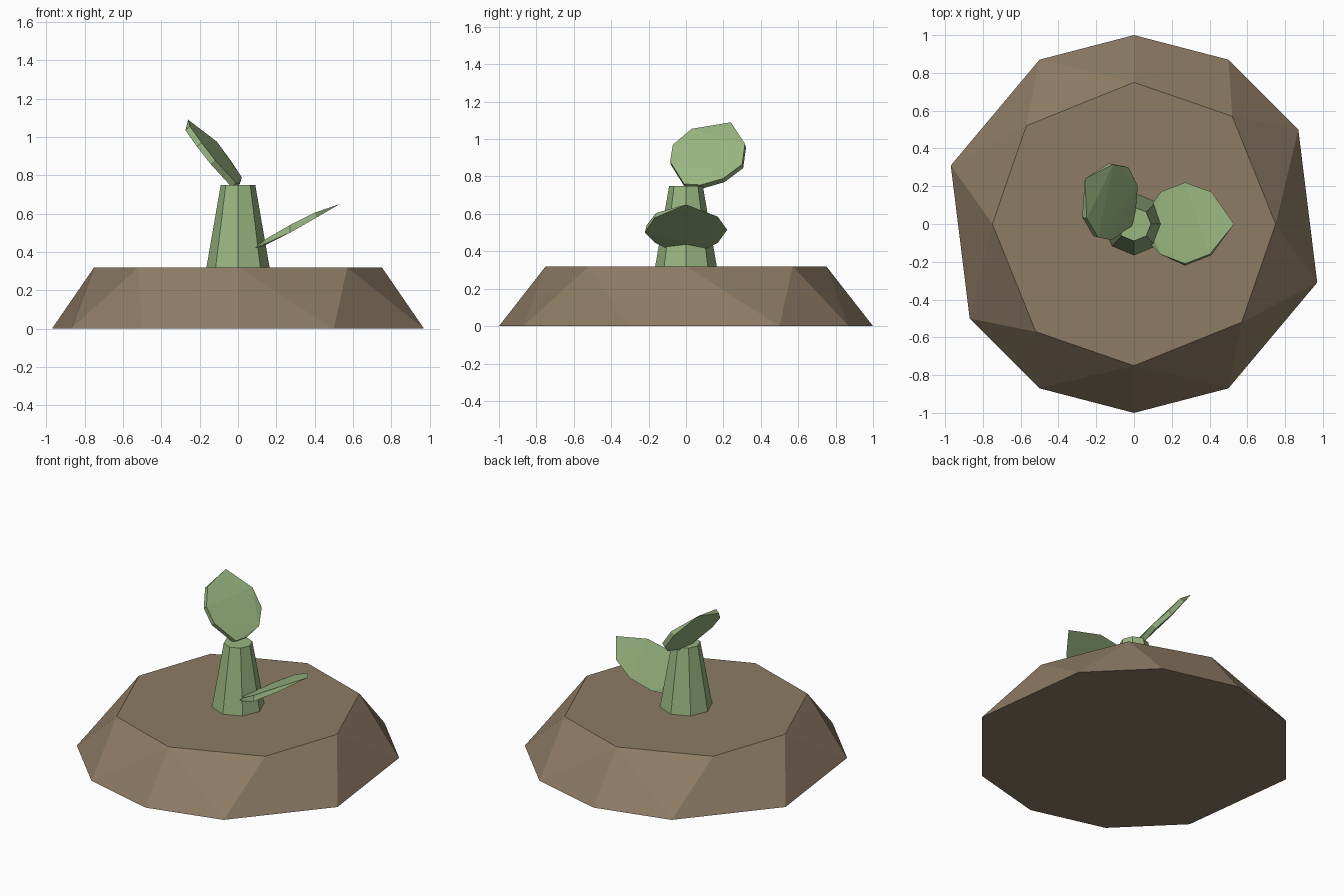
import bpy, bmesh, math
from mathutils import Vector

if "Cube" in bpy.data.objects:
    bpy.data.objects.remove(bpy.data.objects["Cube"])


def material(name, rgb):
    m = bpy.data.materials.new(name)
    m.diffuse_color = (*rgb, 1)
    m.use_nodes = True
    m.node_tree.nodes["Principled BSDF"].inputs["Base Color"].default_value = m.diffuse_color
    return m


SOIL = material("soil", (0.27, 0.20, 0.13))
GREEN = material("green", (0.32, 0.47, 0.22))


def hull(name, points, mat):
    """Flat-faced convex solid around a few points."""
    bm = bmesh.new()
    for p in points:
        bm.verts.new(p)
    res = bmesh.ops.convex_hull(bm, input=bm.verts[:])
    loose = [v for v in bm.verts if not v.link_faces]
    bmesh.ops.delete(bm, geom=loose, context='VERTS')
    bmesh.ops.dissolve_limit(bm, angle_limit=math.radians(1),
                             verts=bm.verts[:], edges=bm.edges[:])
    bmesh.ops.recalc_face_normals(bm, faces=bm.faces[:])
    me = bpy.data.meshes.new(name)
    bm.to_mesh(me)
    bm.free()
    me.materials.append(mat)
    ob = bpy.data.objects.new(name, me)
    bpy.context.collection.objects.link(ob)
    return ob


def both_sides(half):
    return half + [(-x, -y) for x, y in half]


# soil mound: ten-sided foot, eight-sided flat top
foot = both_sides([(0, 1), (0.5, 0.87), (0.87, 0.5), (0.97, -0.31), (0.5, -0.87)])
crown = both_sides([(0, 0.75), (0.52, 0.57), (0.75, 0), (0.57, -0.52)])
hull("soil_mound", [(x, y, 0) for x, y in foot] + [(x, y, 0.32) for x, y in crown], SOIL)

# tapered octagonal stem
bpy.ops.mesh.primitive_cone_add(vertices=8, radius1=0.168, radius2=0.09,
                                depth=0.45, location=(0, 0, 0.525))
stem = bpy.context.object
stem.name = "stem"
stem.data.materials.append(GREEN)

# low leaf: thin wedge, thicker along its front rim
tip = [(0.53, 0, 0.65)]
back_rim = [(0.41, 0.17, 0.585), (0.27, 0.22, 0.515), (0.14, 0.17, 0.445), (0.10, 0.11, 0.415)]
front_top = [(0.40, -0.16, 0.605), (0.27, -0.21, 0.54), (0.14, -0.16, 0.465), (0.10, -0.07, 0.44)]
front_low = [(0.41, -0.165, 0.58), (0.27, -0.22, 0.50), (0.15, -0.165, 0.445), (0.09, -0.11, 0.42)]
hull("low_leaf", tip + back_rim + front_top + front_low, GREEN)

# high leaf: tilted outline given thickness along its normal
outline = [(-0.26, 0.24, 1.09), (-0.25, 0.03, 1.055), (-0.19, -0.07, 0.97),
           (-0.12, -0.085, 0.88), (-0.01, -0.01, 0.76), (0.01, 0.08, 0.755),
           (0.02, 0.20, 0.79), (-0.03, 0.30, 0.865), (-0.11, 0.315, 0.975)]
normal = Vector((0.76, -0.18, 0.63)).normalized()
rim = [Vector(p) - normal * (0.0 if i == 0 else 0.032) for i, p in enumerate(outline)]
hull("high_leaf", outline + rim, GREEN)
